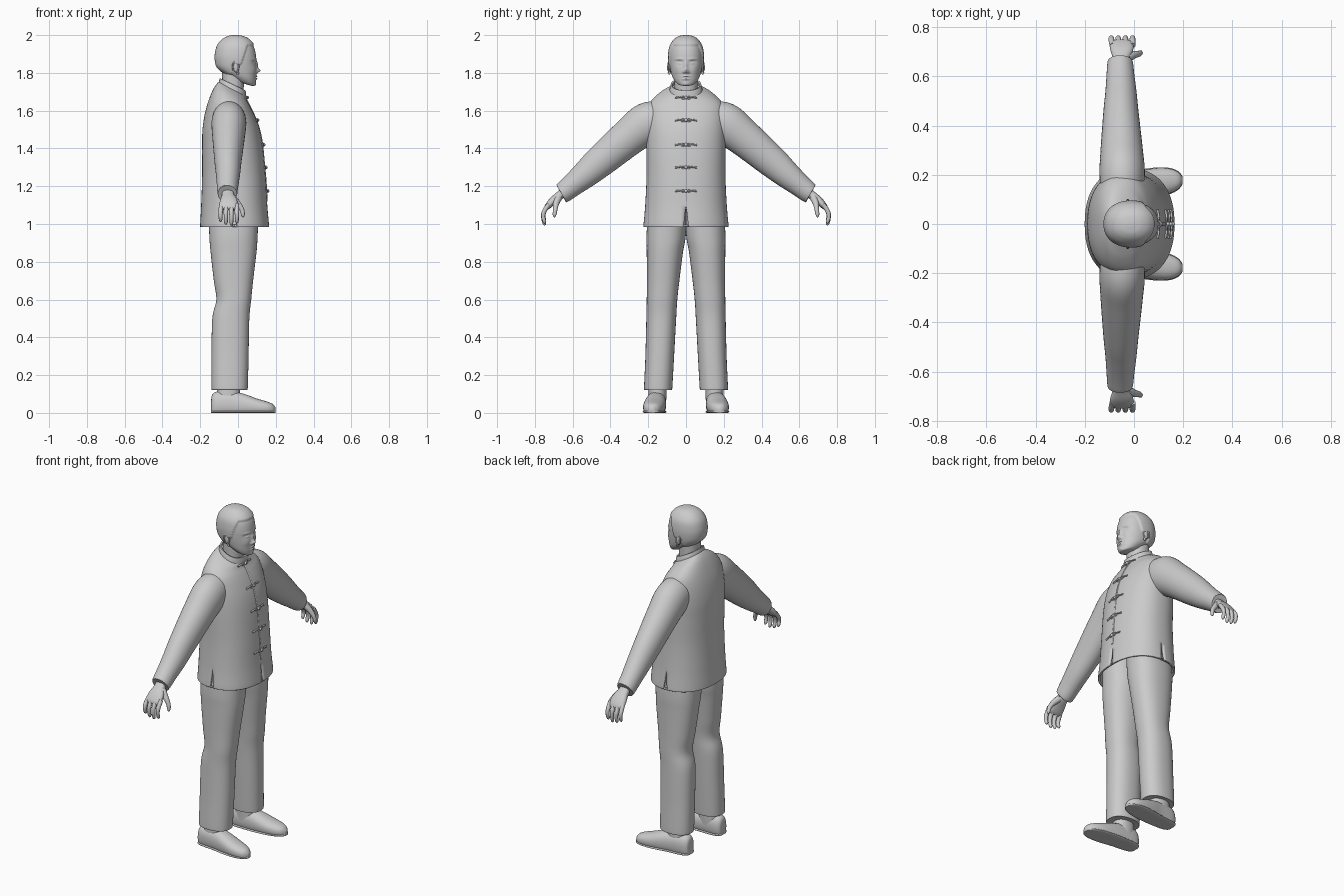
import bpy, bmesh, math
from mathutils import Vector

cube = bpy.data.objects.get("Cube")
if cube:
    bpy.data.objects.remove(cube)

GREY = (0.6, 0.6, 0.6, 1)
clay = bpy.data.materials.new("plain grey")
clay.use_nodes = True
clay.diffuse_color = GREY
clay.node_tree.nodes["Principled BSDF"].inputs["Base Color"].default_value = GREY


def smooth_rows(rows, steps):
    """Catmull-Rom interpolation between rows of numbers."""
    out = []
    for i in range(len(rows) - 1):
        a, b, c, d = (rows[min(max(i + k, 0), len(rows) - 1)] for k in (-1, 0, 1, 2))
        for s in range(steps):
            t = s / steps
            out.append([q + t / 2 * (r - p + t * (2*p - 5*q + 4*r - w + t * (3 * (q - r) + w - p)))
                        for p, q, r, w in zip(a, b, c, d)])
    return out + [list(rows[-1])]


def finish(name, bm, mirror=False, angle=50):
    bmesh.ops.recalc_face_normals(bm, faces=bm.faces)
    mesh = bpy.data.meshes.new(name)
    bm.to_mesh(mesh)
    bm.free()
    mesh.materials.append(clay)
    obj = bpy.data.objects.new(name, mesh)
    bpy.context.collection.objects.link(obj)
    bpy.ops.object.select_all(action='DESELECT')
    obj.select_set(True)
    bpy.context.view_layer.objects.active = obj
    bpy.ops.object.shade_smooth_by_angle(angle=math.radians(angle))
    if mirror:
        mod = obj.modifiers.new("both sides", 'MIRROR')
        mod.use_axis = (False, True, False)
    return obj


def loft(bm, rings, n, power, caps=(True, True)):
    """Skin superellipse rings given as (centre, half axis u, half axis v)."""
    loops = []
    for c, u, v in rings:
        loop = []
        for k in range(n):
            a = 2 * math.pi * k / n
            co, si = math.cos(a), math.sin(a)
            co = math.copysign(abs(co) ** (2 / power), co)
            si = math.copysign(abs(si) ** (2 / power), si)
            loop.append(bm.verts.new(c + u * co + v * si))
        loops.append(loop)
    for a, b in zip(loops, loops[1:]):
        for k in range(n):
            bm.faces.new((a[k], a[k - 1], b[k - 1], b[k]))
    for use, loop in zip(caps, (loops[0], loops[-1])):
        if use:
            bm.faces.new(loop)
    return loops


def stack(bm, rows, n=48, steps=6, power=2.2, caps=(True, True)):
    """Upright body from rows of z, back x, front x, middle y, half width, tilt."""
    rings = []
    for z, xb, xf, y, w, tilt in smooth_rows(rows, steps):
        r = (xf - xb) / 2
        rings.append((Vector(((xf + xb) / 2, y, z)), Vector((r, 0, tilt * r)), Vector((0, w, 0))))
    return loft(bm, rings, n, power, caps)


def limb(bm, points, n=20, steps=5, power=2):
    """Tube through points of x, y, z, radius along x, radius across."""
    pts = smooth_rows(points, steps)
    rings = []
    for i, p in enumerate(pts):
        d = Vector(pts[min(i + 1, len(pts) - 1)][:3]) - Vector(pts[max(i - 1, 0)][:3])
        d.normalize()
        side = Vector((1, 0, 0)) if abs(d.x) < 0.9 else Vector((0, 1, 0))
        u = (side - d * d.dot(side)).normalized()
        rings.append((Vector(p[:3]), u * p[3], d.cross(u) * p[4]))
    loft(bm, rings, n, power)


def ball(bm, pos, size):
    new = bmesh.ops.create_uvsphere(bm, u_segments=16, v_segments=10, radius=1)["verts"]
    for v in new:
        v.co = Vector(pos) + Vector([a * b for a, b in zip(v.co, size)])


# Head: skull loft, then raised hair and facial features
bm = bmesh.new()
stack(bm, [(1.742, 0, .07, 0, .032, -.3), (1.755, -.04, .086, 0, .053, -.35),
           (1.785, -.085, .094, 0, .073, -.3), (1.82, -.108, .097, 0, .083, -.15),
           (1.86, -.116, .097, 0, .088, -.05), (1.9, -.116, .094, 0, .088, 0),
           (1.94, -.106, .083, 0, .081, 0), (1.97, -.083, .06, 0, .062, 0),
           (1.987, -.055, .03, 0, .039, 0), (1.993, -.03, 0, 0, .012, 0)], n=112, steps=11)
features = [(0, 1.84, .009, .022, .009), (0, 1.812, .011, .012, .02), (.013, 1.805, .007, .007, .008),
            (.035, 1.855, .017, .011, -.011), (.035, 1.852, .013, .006, .010),
            (.036, 1.873, .022, .006, .004), (0, 1.782, .02, .004, .007), (0, 1.768, .016, .005, .008),
            (0, 1.7755, .022, .002, -.004), (0, 1.74, .016, .012, .006), (.045, 1.815, .02, .02, .003)]
moves = []
for v in bm.verts:
    x, y, z = v.co
    move = Vector()
    if x > 0.03:
        for fy, fz, ry, rz, amount in features:
            move.x += amount * math.exp(-((abs(y) - fy) / ry) ** 2 - ((z - fz) / rz) ** 2)
    hairline = 1.79 if x < -.03 else 1.84 if x < .015 else min(1.94, 1.84 + (x - .015) * 3)
    lift = min(1, max(0, (z - hairline) / .01))
    out = (v.co - Vector((-.01, 0, 1.88))).normalized()
    moves.append(move + out * .007 * lift)
for v, move in zip(bm.verts, moves):
    v.co += move
finish("head", bm, angle=70)

# Ears: rim, bowl and lobe
bm = bmesh.new()
rim = [(-.012 + .015 * math.cos(a), .092 + .005 * math.cos(a + 2.6), 1.832 + .031 * math.sin(a), .004, .004)
       for a in [math.radians(d) for d in range(-70, 220, 24)]]
limb(bm, rim, n=10, steps=3)
ball(bm, (-.012, .087, 1.832), (.015, .008, .029))
ball(bm, (-.002, .088, 1.8), (.007, .006, .01))
finish("ears", bm, mirror=True)

# Neck and standing collar
bm = bmesh.new()
stack(bm, [(1.66, -.085, .022, 0, .058, -.4), (1.72, -.083, .028, 0, .06, -.4),
           (1.8, -.085, .035, 0, .063, -.3)])
finish("neck", bm)
bm = bmesh.new()
stack(bm, [(1.69, -.1, .04, 0, .085, -.5), (1.72, -.096, .038, 0, .08, -.5),
           (1.738, -.092, .035, 0, .075, -.5)], caps=(False, False))
collar = finish("collar", bm).modifiers.new("cloth", 'SOLIDIFY')
collar.thickness = .01
collar.offset = 0

# Jacket shell, its hem split open at the front and both sides
HEM, SLIT = .985, 1.1
JACKET = [(HEM, -.2, .163, 0, .225, 0), (1.0, -.2, .164, 0, .225, 0), (SLIT, -.195, .155, 0, .216, 0),
          (1.25, -.19, .146, 0, .209, 0), (1.4, -.19, .132, 0, .21, 0), (1.5, -.188, .114, 0, .211, 0),
          (1.58, -.175, .088, 0, .208, -.05), (1.64, -.155, .064, 0, .192, -.15),
          (1.685, -.13, .047, 0, .145, -.35), (1.712, -.108, .04, 0, .092, -.48),
          (1.72, -.1, .03, 0, .07, -.48)]
bm = bmesh.new()
N = 72
loops = stack(bm, JACKET, n=N, power=2.3, caps=(False, True))
seams = []
for k in (0, N // 4, 3 * N // 4):
    column = [loop[k] for loop in loops if loop[k].co.z < SLIT + .002]
    seams += [bm.edges.get(pair) for pair in zip(column, column[1:])]
bmesh.ops.split_edges(bm, edges=seams)
bm.normal_update()
opened = {}
for e in bm.edges:
    upright = abs(e.verts[0].co.z - e.verts[1].co.z) > .001
    if e.is_boundary and upright:
        inward = e.link_faces[0].calc_center_median() - (e.verts[0].co + e.verts[1].co) / 2
        inward.z = 0
        for v in e.verts:
            opened[v] = inward.normalized() * .013 * max(0, (SLIT - v.co.z) / (SLIT - HEM))
for v, move in opened.items():
    v.co += move
jacket = finish("jacket", bm)
jacket.modifiers.new("cloth", 'SOLIDIFY').thickness = .012


def front_x(z):
    return min(smooth_rows(JACKET, 8), key=lambda r: abs(r[0] + r[5] * (r[2] - r[1]) / 2 - z))[2]


# Overlapping front edge and knotted fastenings
bm = bmesh.new()
limb(bm, [(front_x(z / 100) - .001, 0, z / 100, .004, .006) for z in range(112, 168, 6)], n=10)
finish("front_edge", bm)
bm = bmesh.new()
for z in (1.175, 1.3, 1.42, 1.55, 1.67):
    x = front_x(z) + .002
    ball(bm, (x + .005, 0, z), (.008, .009, .009))
    for s in (-1, 1):
        limb(bm, [(x + .002, 0, z, .005, .005), (x, s * .03, z + .002, .005, .004),
                  (x - .004, s * .058, z - .002, .005, .005)], n=8, steps=3)
        ring = [(x + .002, s * (.016 + .01 * math.cos(a)), z + .008 * math.sin(a), .003, .003)
                for a in [k * math.pi / 6 for k in range(13)]]
        limb(bm, ring, n=6, steps=1)
finish("fastenings", bm)

# Sleeves with a turned cuff
bm = bmesh.new()
limb(bm, [(-.05, .1, 1.565, .08, .085), (-.048, .2, 1.535, .092, .11), (-.05, .3, 1.462, .086, .099),
          (-.053, .45, 1.335, .072, .085), (-.053, .53, 1.265, .064, .073), (-.055, .6, 1.207, .057, .061),
          (-.056, .648, 1.168, .053, .055), (-.056, .66, 1.16, .05, .051)], n=40, steps=6)
finish("sleeves", bm, mirror=True)

# Hands: wrist and palm, four curled fingers and a thumb
bm = bmesh.new()
limb(bm, [(-.055, .63, 1.185, .03, .024), (-.053, .67, 1.15, .033, .023), (-.05, .705, 1.122, .046, .021),
          (-.05, .733, 1.092, .048, .016), (-.05, .742, 1.078, .038, .009)], n=24, power=2.4)
for x, drop in ((-.092, .018), (-.064, .004), (-.035, 0), (-.006, .01)):
    limb(bm, [(x * .95, .725, 1.105, .012, .012), (x, .75, 1.068, .012, .012),
              (x, .756, 1.035 + drop / 2, .0105, .0105), (x, .75, 1.005 + drop, .0095, .0095),
              (x, .746, .994 + drop, .004, .004)], n=12)
limb(bm, [(-.03, .675, 1.14, .02, .02), (-.002, .687, 1.11, .016, .016), (.02, .692, 1.078, .012, .012),
          (.026, .696, 1.05, .01, .01), (.026, .698, 1.036, .004, .004)], n=12)
finish("hands", bm, mirror=True, angle=70)

# Trousers
legs = [(.125, -.138, .05, .147, .073, 0), (.14, -.14, .052, .147, .075, 0), (.3, -.14, .056, .139, .076, 0),
        (.5, -.136, .06, .131, .079, 0), (.6, -.115, .07, .127, .081, 0), (.7, -.128, .08, .121, .086, 0),
        (.85, -.145, .098, .112, .096, 0), (.94, -.152, .104, .105, .104, 0), (1.08, -.155, .11, .1, .1, 0)]
bm = bmesh.new()
stack(bm, legs, n=44, power=2.3)
finish("trousers", bm, mirror=True)

# Ankles, shoes and soles
bm = bmesh.new()
stack(bm, [(.05, -.115, .01, .152, .047, 0), (.15, -.11, .01, .15, .047, 0)])
finish("ankles", bm, mirror=True)
SHOE = [(-.142, .155, .018, .07), (-.134, .155, .036, .1), (-.1, .155, .048, .115), (-.02, .158, .053, .112),
        (.04, .164, .057, .098), (.1, .17, .057, .076), (.15, .175, .049, .061), (.182, .177, .033, .048),
        (.198, .178, .012, .03)]


def foot(name, grow, top):
    bm = bmesh.new()
    rings = []
    for x, y, w, h in smooth_rows(SHOE, 5):
        h = min(h, top)
        rings.append((Vector((x, y, h * .4)), Vector((0, w + grow, 0)), Vector((0, 0, h * .6))))
    loft(bm, rings, 32, 2.3)
    for v in bm.verts:
        v.co.z = max(0, v.co.z)
    finish(name, bm, mirror=True)


foot("shoes", 0, 1)
foot("soles", .003, .014)
